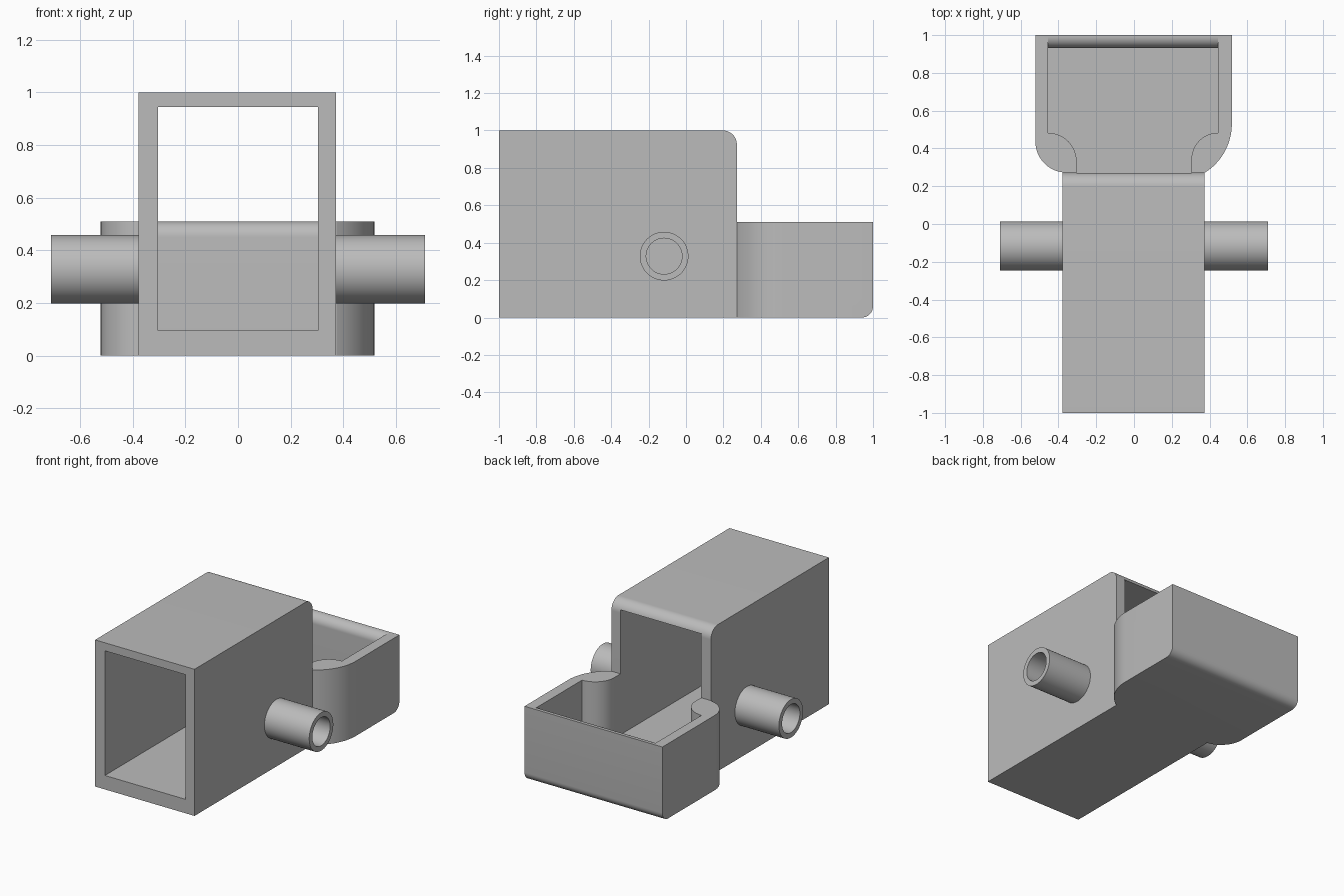
import bpy, bmesh, math
from mathutils import Vector

cube = bpy.data.objects.get("Cube")
if cube:
    bpy.data.objects.remove(cube, do_unlink=True)

grey = bpy.data.materials.new("plain_grey")
grey.use_nodes = True
COLOUR = (0.5, 0.5, 0.5, 1)
grey.diffuse_color = COLOUR
grey.node_tree.nodes["Principled BSDF"].inputs["Base Color"].default_value = COLOUR


def arc(cx, cy, r, start, end, n=16):
    """Points along a circular arc, angles in degrees."""
    angles = [math.radians(start + (end - start) * i / n) for i in range(n + 1)]
    return [(cx + r * math.cos(a), cy + r * math.sin(a)) for a in angles]


def finish(name, bm):
    bmesh.ops.recalc_face_normals(bm, faces=bm.faces)
    mesh = bpy.data.meshes.new(name)
    bm.to_mesh(mesh)
    bm.free()
    mesh.materials.append(grey)
    obj = bpy.data.objects.new(name, mesh)
    bpy.context.collection.objects.link(obj)
    return obj


def prism(name, outline, axis, low, high, round_edge=None, radius=0.06):
    """Extrude an outline along x (outline in yz) or z (outline in xy)."""
    bm = bmesh.new()
    place = (lambda p: (low, *p)) if axis == "x" else (lambda p: (*p, low))
    face = bm.faces.new([bm.verts.new(place(p)) for p in outline])
    move = Vector((high - low, 0, 0)) if axis == "x" else Vector((0, 0, high - low))
    new = bmesh.ops.extrude_face_region(bm, geom=[face])["geom"]
    bmesh.ops.translate(bm, vec=move, verts=[v for v in new if isinstance(v, bmesh.types.BMVert)])
    bmesh.ops.recalc_face_normals(bm, faces=bm.faces)
    if round_edge:
        edges = [e for e in bm.edges if all(round_edge(v.co) for v in e.verts)]
        bmesh.ops.bevel(bm, geom=edges, offset=radius, segments=8, profile=0.5, affect="EDGES")
    return finish(name, bm)


def cut(obj, *cutters):
    """Subtract the cutters, then apply the result and remove them."""
    for c in cutters:
        c.hide_render = True
        mod = obj.modifiers.new("cut", "BOOLEAN")
        mod.operation, mod.solver, mod.object = "DIFFERENCE", "EXACT", c
    graph = bpy.context.evaluated_depsgraph_get()
    mesh = bpy.data.meshes.new_from_object(obj.evaluated_get(graph))
    obj.modifiers.clear()
    obj.data = mesh
    for c in cutters:
        bpy.data.objects.remove(c, do_unlink=True)


def smooth(obj):
    bpy.ops.object.select_all(action="DESELECT")
    obj.select_set(True)
    bpy.context.view_layer.objects.active = obj
    bpy.ops.object.shade_smooth_by_angle(angle=math.radians(30))


JOIN = 0.272    # where the tray meets the body
FLOOR = 0.095
RIM = 0.51

# Square tube body with a rounded top back edge
body = prism("body_tube", [(-1, 0), (JOIN, 0)] + arc(JOIN - 0.075, 0.925, 0.075, 0, 90) + [(-1, 1)],
             "x", -0.378, 0.372)
tunnel = prism("tunnel_cutter", [(-1.1, FLOOR), (0.4, FLOOR), (0.4, 0.945), (-1.1, 0.945)],
               "x", -0.304, 0.304)
cut(body, tunnel)
smooth(body)

# Open tray: flared outline, rounded lower back edge
outline = ([(0.518, 1), (-0.522, 1)]
           + arc(-0.357, 0.437, 0.165, 180, 270)
           + arc(0.213, 0.53, 0.305, -58, 0))
tray = prism("tray", outline, "z", 0, RIM, lambda co: co.y > 0.99 and co.z < 0.01)
# Cavity narrows to the tunnel width through two inward bulges
cavity_outline = ([(0.446, 0.932), (-0.454, 0.932)]
                  + arc(-0.454, 0.332, 0.15, 90, 0)
                  + [(-0.304, 0.1), (0.304, 0.1)]
                  + arc(0.446, 0.341, 0.142, 180, 90))
cavity = prism("cavity_cutter", cavity_outline, "z", FLOOR, 0.7)
# Rounded inner lip of the back wall
lip = prism("lip_cutter", [(0.9, 0.7), (0.9, RIM - 0.06)]
            + arc(0.992, RIM - 0.06, 0.06, 180, 90) + [(0.992, 0.7)], "x", -0.454, 0.446)
cut(tray, cavity, lip)
smooth(tray)

# Hollow side pins
for name, side in (("left_pin", 1), ("right_pin", -1)):
    bm = bmesh.new()
    verts = [bm.verts.new((side * x, -0.117, 0.328 + r))
             for x, r in ((0.36, 0.13), (0.71, 0.13), (0.71, 0.096), (0.36, 0.096))]
    edges = [bm.edges.new(pair) for pair in zip(verts, verts[1:])]
    bmesh.ops.spin(bm, geom=verts + edges, cent=(0, -0.117, 0.328), axis=(1, 0, 0),
                   angle=math.tau, steps=48, use_merge=True)
    bmesh.ops.remove_doubles(bm, verts=bm.verts, dist=0.0001)
    smooth(finish(name, bm))
